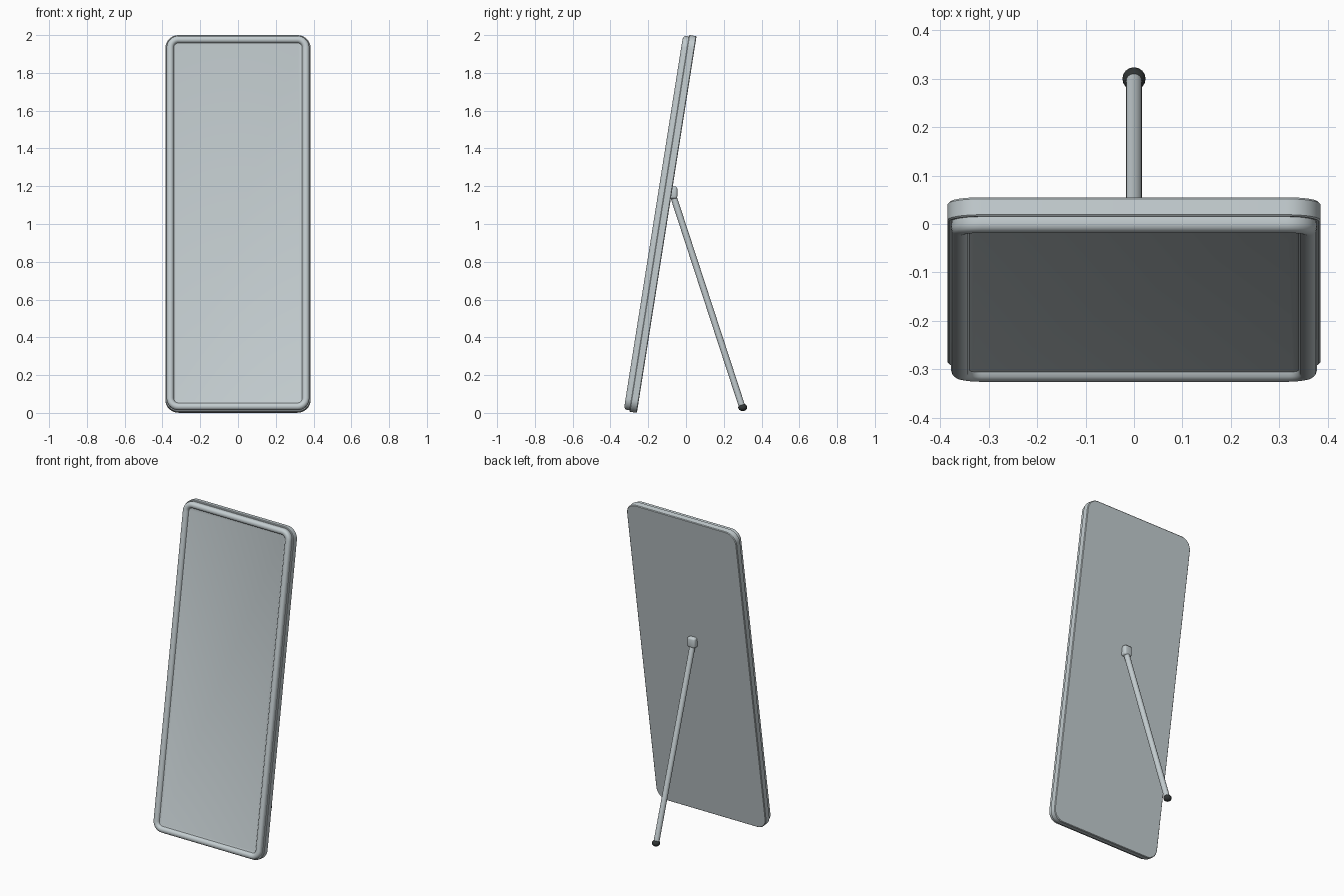
import bpy, bmesh, math
from mathutils import Vector, Matrix

if "Cube" in bpy.data.objects:
    bpy.data.objects.remove(bpy.data.objects["Cube"])

TILT = math.radians(9)
W, L = 0.385, 2.019          # half width and length of the panel


def material(name, rgb):
    m = bpy.data.materials.new(name)
    m.diffuse_color = (*rgb, 1)
    m.use_nodes = True
    m.node_tree.nodes["Principled BSDF"].inputs["Base Color"].default_value = m.diffuse_color
    return m


SILVER = material("silver grey", (0.55, 0.61, 0.63))
BLACK = material("rubber black", (0.03, 0.035, 0.035))

# panel space: x, depth (front is -y), length (z); leaned back by TILT
LEAN = Matrix.Translation((0, -0.26, 0)) @ Matrix.Rotation(-TILT, 4, 'X')


def finish(name, bm, mat, matrix=Matrix(), angle=40):
    bmesh.ops.recalc_face_normals(bm, faces=bm.faces)
    me = bpy.data.meshes.new(name)
    bm.to_mesh(me)
    bm.free()
    me.transform(matrix)
    me.materials.append(mat)
    ob = bpy.data.objects.new(name, me)
    bpy.context.collection.objects.link(ob)
    bpy.context.view_layer.objects.active = ob
    ob.select_set(True)
    bpy.ops.object.shade_smooth_by_angle(angle=math.radians(angle))
    ob.select_set(False)
    return ob


def ring(bm, inset, depth, radius, steps=8):
    """Rounded rectangle of the panel outline, inset and moved forward."""
    r = max(radius - inset, 0.012)
    verts = []
    for q, (sx, sz) in enumerate([(1, 1), (-1, 1), (-1, -1), (1, -1)]):
        cx = sx * (W - inset - r)
        cz = L / 2 + sz * (L / 2 - inset - r)
        for i in range(steps + 1):
            a = (q + i / steps) * math.pi / 2
            verts.append(bm.verts.new((cx + r * math.cos(a), -depth, cz + r * math.sin(a))))
    return verts


def loft(name, profile, radius, mat):
    """Skin rounded rectangles (inset, depth) and cap both ends."""
    bm = bmesh.new()
    rings = [ring(bm, i, d, radius) for i, d in profile]
    n = len(rings[0])
    for a, b in zip(rings, rings[1:]):
        for i in range(n):
            bm.faces.new((a[i], a[(i + 1) % n], b[(i + 1) % n], b[i]))
    bm.faces.new(rings[0])
    bm.faces.new(rings[-1])
    return finish(name, bm, mat, LEAN)


# back shell, front frame and recessed mirror
loft("back_shell", [(0.004, 0), (0, 0.004), (0, 0.037), (0.003, 0.04)], 0.07, SILVER)
loft("frame_and_mirror", [(0.008, 0.039), (0.007, 0.054), (0.010, 0.063), (0.017, 0.069),
                          (0.026, 0.071), (0.035, 0.069), (0.042, 0.063), (0.045, 0.054),
                          (0.052, 0.052)], 0.07, SILVER)

# hinge block behind the panel
bm = bmesh.new()
bmesh.ops.create_cube(bm, size=1, matrix=Matrix.Diagonal((0.055, 0.05, 0.065, 1)))
bmesh.ops.bevel(bm, geom=bm.edges[:], offset=0.012, segments=3, profile=0.5, affect='EDGES')
finish("hinge_block", bm, SILVER, Matrix.Translation((0, -0.071, 1.166)))

# support leg
top, foot = Vector((0, -0.068, 1.15)), Vector((0, 0.298, 0.03))
d = foot - top
bm = bmesh.new()
bmesh.ops.create_cone(bm, cap_ends=True, segments=16, radius1=0.017, radius2=0.017, depth=d.length)
finish("support_leg", bm, SILVER,
       Matrix.Translation((top + foot) / 2) @ d.to_track_quat('Z', 'Y').to_matrix().to_4x4())

# rubber foot
bm = bmesh.new()
bmesh.ops.create_uvsphere(bm, u_segments=16, v_segments=10, radius=0.024)
finish("rubber_foot", bm, BLACK,
       Matrix.Translation((0, 0.3, 0.029)) @ Matrix.Diagonal((1, 1, 0.82, 1)))
